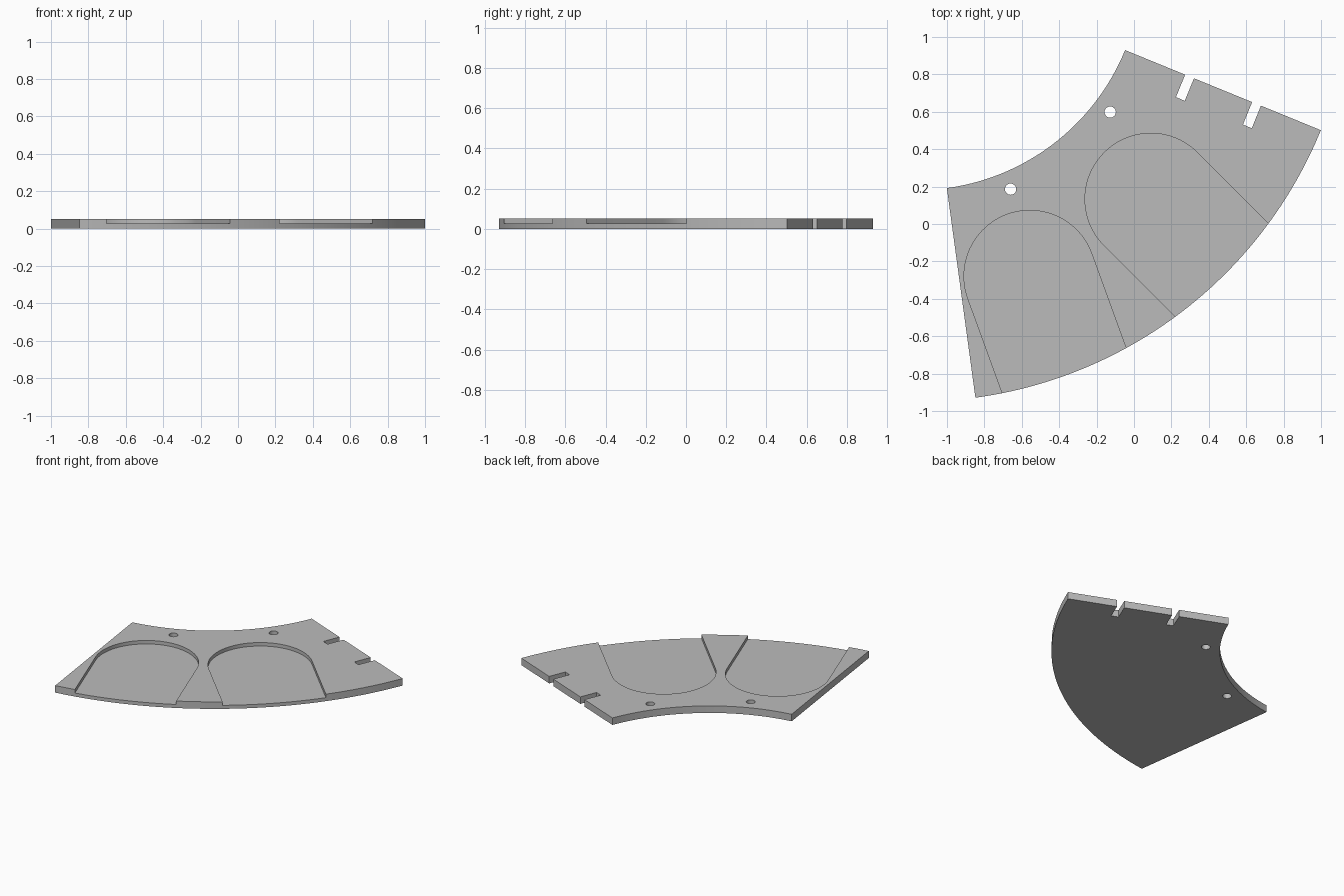
import bpy, bmesh, math
from mathutils import Vector

cube = bpy.data.objects.get("Cube")
if cube:
    bpy.data.objects.remove(cube, do_unlink=True)

CENTRE = Vector((-1.163, 1.386))      # common centre of both arcs
R_IN, R_OUT = 1.205, 2.336
MID, HALF = -52.25, 30
THICK, FLOOR = 0.052, 0.026

grey = bpy.data.materials.new("plain grey")
grey.use_nodes = True
colour = (0.5, 0.5, 0.5, 1)
grey.diffuse_color = colour
grey.node_tree.nodes["Principled BSDF"].inputs["Base Color"].default_value = colour


def polar(radius, degrees, origin=CENTRE):
    a = math.radians(degrees)
    return origin + Vector((math.cos(a), math.sin(a))) * radius


def arc(radius, start, end, steps, origin=CENTRE):
    return [polar(radius, start + (end - start) * i / steps, origin) for i in range(steps + 1)]


def prism(name, outline, z0, z1):
    """Extrude a closed counter-clockwise outline from z0 to z1."""
    bm = bmesh.new()
    face = bm.faces.new([bm.verts.new((p.x, p.y, z0)) for p in outline])
    top = bmesh.ops.extrude_face_region(bm, geom=[face])["geom"]
    bmesh.ops.translate(bm, vec=(0, 0, z1 - z0),
                        verts=[v for v in top if isinstance(v, bmesh.types.BMVert)])
    bmesh.ops.recalc_face_normals(bm, faces=bm.faces)
    mesh = bpy.data.meshes.new(name)
    bm.to_mesh(mesh)
    bm.free()
    mesh.materials.append(grey)
    obj = bpy.data.objects.new(name, mesh)
    bpy.context.collection.objects.link(obj)
    return obj


# Ring segment plate
plate = prism("curved_plate",
              arc(R_OUT, MID - HALF, MID + HALF, 64) + arc(R_IN, MID + HALF, MID - HALF, 48),
              0, THICK)
cutters = []

# Round-ended pockets that run out through the outer edge
for angle in (-70, -45):
    origin = polar(1.772, angle)
    run = polar(0.8, angle, Vector((0, 0)))
    ends = arc(0.352, angle + 90, angle + 270, 40, origin)
    cutters.append(prism("pocket_cutter", ends + [ends[-1] + run, ends[0] + run], FLOOR, 0.2))

# Through holes near the inner edge
for offset in (-15, 15):
    origin = polar(1.301, MID + offset)
    cutters.append(prism("hole_cutter", arc(0.03, 0, 360, 32, origin)[:-1], -0.1, 0.2))

# Square slots in the straight end
edge = MID + HALF
along = polar(1, edge, Vector((0, 0)))
inward = polar(1, edge - 90, Vector((0, 0)))
for radius in (1.552, 1.939):
    a, b = polar(radius, edge), polar(radius + 0.051, edge)
    cutters.append(prism("slot_cutter",
                         [a + inward * 0.13, b + inward * 0.13, b - inward * 0.1, a - inward * 0.1],
                         -0.1, 0.2))

# Cut, then discard the cutters
bpy.ops.object.select_all(action="DESELECT")
bpy.context.view_layer.objects.active = plate
plate.select_set(True)
for cutter in cutters:
    cutter.hide_render = True
    mod = plate.modifiers.new("cut", "BOOLEAN")
    mod.operation, mod.solver, mod.object = "DIFFERENCE", "EXACT", cutter
    bpy.ops.object.modifier_apply(modifier=mod.name)
    bpy.data.objects.remove(cutter, do_unlink=True)

bpy.ops.object.shade_smooth_by_angle(angle=math.radians(25))
